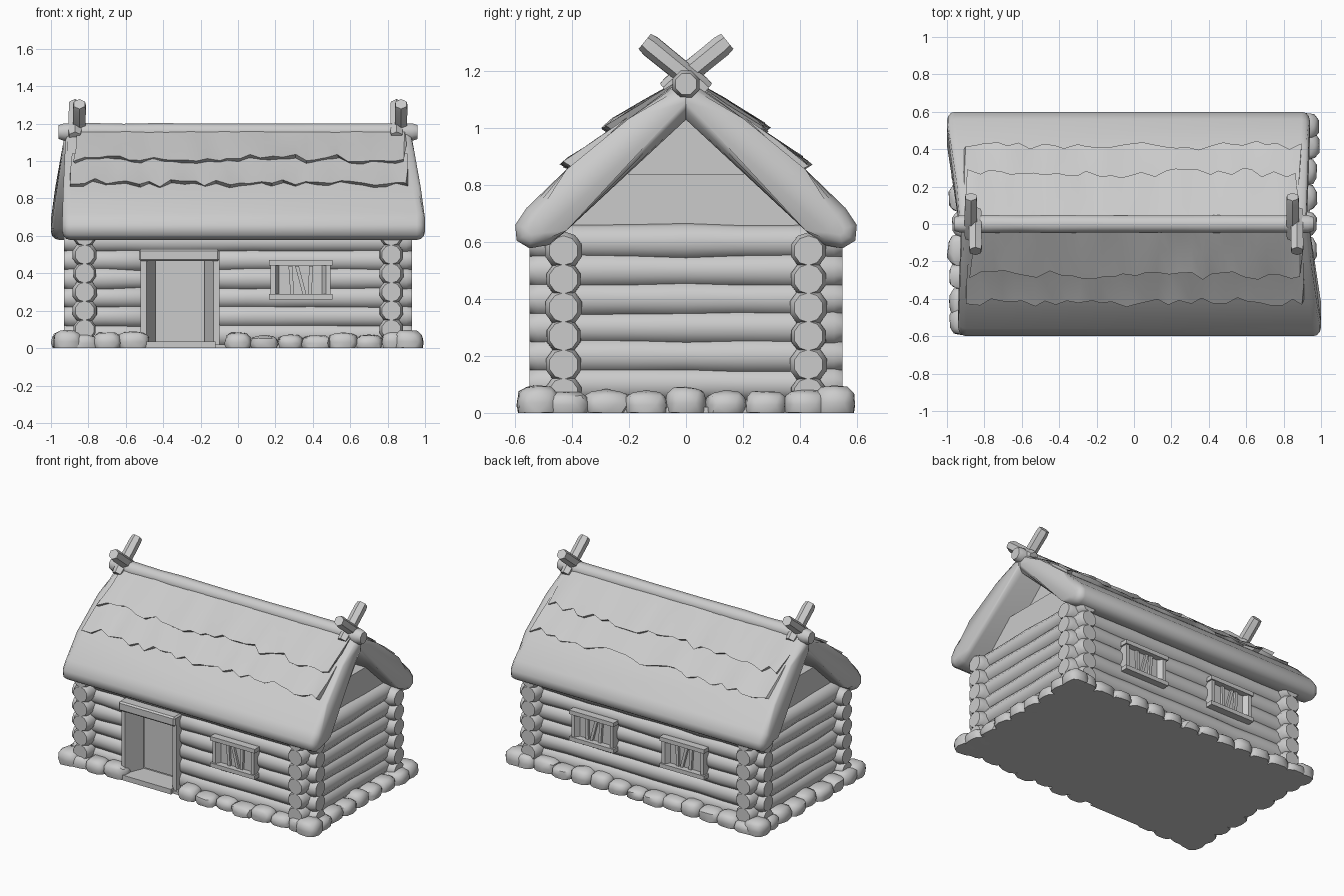
import bpy, bmesh, math, random
from mathutils import Vector

random.seed(4)
cube = bpy.data.objects.get("Cube")
if cube:
    bpy.data.objects.remove(cube, do_unlink=True)

CLAY = (0.6, 0.6, 0.6, 1)
mat = bpy.data.materials.new("pale_grey")
mat.use_nodes = True
mat.diffuse_color = CLAY
mat.node_tree.nodes["Principled BSDF"].inputs["Base Color"].default_value = CLAY


def jit(a):
    return random.uniform(-a, a)


def finish(bm, name, angle=45):
    bmesh.ops.recalc_face_normals(bm, faces=bm.faces)
    me = bpy.data.meshes.new(name)
    bm.to_mesh(me)
    bm.free()
    me.materials.append(mat)
    ob = bpy.data.objects.new(name, me)
    bpy.context.collection.objects.link(ob)
    bpy.ops.object.select_all(action='DESELECT')
    ob.select_set(True)
    bpy.context.view_layer.objects.active = ob
    if angle:
        bpy.ops.object.shade_smooth_by_angle(angle=math.radians(angle))
    return ob


def prism(bm, pts, axis, a, b):
    """Extrude a closed outline along an axis from a to b."""
    def place(p, t):
        return {'x': (t, *p), 'y': (p[0], t, p[1]), 'z': (*p, t)}[axis]
    lo = [bm.verts.new(place(p, a)) for p in pts]
    hi = [bm.verts.new(place(p, b)) for p in pts]
    n = len(pts)
    for i in range(n):
        bm.faces.new((lo[i], lo[(i + 1) % n], hi[(i + 1) % n], hi[i]))
    return [bm.faces.new(lo), bm.faces.new(hi)]


def box(bm, x, y, z):
    prism(bm, [(x[0], y[0]), (x[1], y[0]), (x[1], y[1]), (x[0], y[1])], 'z', *z)


def log(bm, a, b, r, sides=10, wobble=0.0, tip=0.8):
    """Round beam with slightly tapered ends and an uneven thickness."""
    a, b = Vector(a), Vector(b)
    d = b - a
    rot = d.to_track_quat('Z', 'Y')
    n = max(2, int(d.length / 0.16))
    e = min(0.03 / d.length, 0.1)
    stops = [0, e] + [i / n for i in range(1, n)] + [1 - e, 1]
    rings = []
    for t in stops:
        k = r * (tip if t in (0, 1) else 1 + jit(wobble))
        rings.append([bm.verts.new(a + d * t + rot @ Vector(
            (k * math.cos(math.tau * (i + .5) / sides), k * math.sin(math.tau * (i + .5) / sides), 0)))
            for i in range(sides)])
    for p, q in zip(rings, rings[1:]):
        for i in range(sides):
            j = (i + 1) % sides
            bm.faces.new((p[i], p[j], q[j], q[i]))
    bm.faces.new(rings[0])
    bm.faces.new(rings[-1])


# Inner wall core, also the back of the doorway
bm = bmesh.new()
box(bm, (-.8, .8), (-.4, .4), (0, .64))
finish(bm, "wall_core", 0)

# Crossed log walls
bm = bmesh.new()
for i in range(6):
    z = .07 + .1 * i
    log(bm, (-.93, .43, z), (.93, .43, z), .065, wobble=.06)
    spans = [(-.93, -.49), (-.13, .93)] if z < .5 else [(-.93, .93)]
    for x0, x1 in spans:
        log(bm, (x0, -.43, z), (x1, -.43, z), .065, wobble=.06)
finish(bm, "long_wall_logs", 50)
bm = bmesh.new()
for i in range(6):
    for x in (-.82, .82):
        z = .1 + .1 * i
        log(bm, (x, -.55, z), (x, .55, z), .065, wobble=.06)
finish(bm, "gable_wall_logs", 50)

# Gable infill: lower boards and recessed peak
bm = bmesh.new()
prism(bm, [(-.48, .6), (.48, .6), (.25, .84), (-.25, .84)], 'x', -.83, .83)
prism(bm, [(-.3, .8), (.3, .8), (0, 1.08)], 'x', -.74, .74)
finish(bm, "gable_infill", 0)

# Thick rounded thatch, one slab per slope
SLOPE = [(0, 1.18), (.2, 1.035), (.42, .855), (.56, .72), (.6, .66), (.595, .605),
         (.55, .578), (.48, .59), (.42, .64), (0, 1.03)]
for side, name in ((-1, "front_thatch"), (1, "back_thatch")):
    bm = bmesh.new()
    caps = prism(bm, [(side * y, z) for y, z in SLOPE], 'x', -1, 1)
    rim = list({e for f in caps for e in f.edges if max(abs(v.co.y) for v in e.verts) > .01})
    rim = [e for e in rim if not all(abs(v.co.y) < .01 for v in e.verts)]
    bmesh.ops.bevel(bm, geom=rim, offset=.045, segments=3, profile=.5, affect='EDGES')
    for v in bm.verts:
        k = min(1, max(0, (1.18 - v.co.z) / .45))
        v.co.x = v.co.x * (.92 + .05 * k) - side * .03 * k
    finish(bm, name, 60)


# Ragged overlapping thatch courses
def roof_z(y):
    for (y0, z0), (y1, z1) in zip(SLOPE, SLOPE[1:4]):
        if y <= y1:
            return z0 + (z1 - z0) * (y - y0) / (y1 - y0)
    return SLOPE[3][1]


for side in (-1, 1):
    for top, low, lift, half in ((.02, .255, .03, .88), (.2, .405, .022, .9)):
        bm = bmesh.new()
        rows = []
        n = 30
        for i in range(n + 1):
            x = -half + 2 * half * i / n - side * .01
            y = low + jit(.022)
            h = lift + jit(.01)
            mid = (top + y) / 2
            line = [(top, .006), (mid, lift * .5 + jit(.008)), (y, h), (y - .01, -.01)]
            rows.append([bm.verts.new((x + jit(.012), side * (p + q * .6), roof_z(p) + q * .75))
                         for p, q in line])
        for a, b in zip(rows, rows[1:]):
            for j in range(3):
                bm.faces.new((a[j], b[j], b[j + 1], a[j + 1]))
        for end in (rows[0], rows[-1]):
            bm.faces.new(end)
        finish(bm, "thatch_course", 40)

# Ridge pole and crossed gable finials
bm = bmesh.new()
log(bm, (-.96, 0, 1.155), (.96, 0, 1.155), .05, 8, .06)
finish(bm, "ridge_pole")
bm = bmesh.new()
for x in (-.86, .86):
    for s in (-1, 1):
        log(bm, (x + s * .012, s * .07, 1.13), (x + s * .012, -s * .145, 1.305), .038, 6, .05, .9)
finish(bm, "crossed_finials", 35)

# Doorway: splayed posts, lintel, threshold and door leaf
bm = bmesh.new()
for outer, front, back in ((-.52, -.49, -.44), (-.10, -.13, -.18)):
    prism(bm, [(outer, -.39), (outer, -.53), (front, -.53), (back, -.41), (back, -.39)], 'z', 0, .48)
finish(bm, "door_posts", 0)
bm = bmesh.new()
box(bm, (-.53, -.1), (-.55, -.39), (.465, .53))
bmesh.ops.bevel(bm, geom=bm.edges[:], offset=.01, segments=1, affect='EDGES')
finish(bm, "door_lintel", 0)
bm = bmesh.new()
box(bm, (-.5, -.12), (-.56, -.38), (0, .035))
finish(bm, "door_threshold", 0)
bm = bmesh.new()
box(bm, (-.43, -.19), (-.408, -.39), (.045, .45))
finish(bm, "door_leaf", 0)


# Windows: sill, head, splayed jambs, pane and bars
def window(cx, s):
    bm = bmesh.new()
    box(bm, (cx - .17, cx + .17), (s * .43, s * .54), (.26, .288))
    box(bm, (cx - .17, cx + .17), (s * .43, s * .54), (.442, .47))
    for d in (-1, 1):
        prism(bm, [(cx + d * .16, s * .43), (cx + d * .16, s * .53), (cx + d * .135, s * .53),
                   (cx + d * .115, s * .498), (cx + d * .115, s * .43)], 'z', .28, .45)
    box(bm, (cx - .12, cx + .12), (s * .43, s * .498), (.28, .45))
    for x0, x1 in ((-.045, -.055), (.02, -.02), (.05, .055)):
        prism(bm, [(cx + x0 - .01, .29), (cx + x0 + .01, .29), (cx + x1 + .01, .44), (cx + x1 - .01, .44)],
              'y', s * .49, s * .515)
    finish(bm, "window", 0)


for cx, s in ((.335, -1), (.345, 1), (-.345, 1)):
    window(cx, s)

# Fieldstone footing on a flat base
bm = bmesh.new()
box(bm, (-.94, .94), (-.54, .54), (0, .02))
finish(bm, "base_slab", 0)


def stone(bm, x, y, sx, sy, h):
    ball = bmesh.ops.create_icosphere(bm, subdivisions=2, radius=1)['verts']
    for v in ball:
        # squared-off boulder with a flat underside
        c = [math.copysign(abs(t) ** .7, t) * (1 + jit(.07)) for t in v.co]
        v.co = (x + sx * c[0], y + sy * c[1], max(0, h * (.35 + .62 * c[2])))


bm = bmesh.new()
for s in (-1, 1):
    n = 13
    for i in range(n):
        x = -.84 + 1.68 * i / (n - 1)
        if s > 0 or not -.56 < x < -.06:
            stone(bm, x, s * (.515 + jit(.012)), .08 + jit(.012), .07, .082 + jit(.018))
    n = 7
    for i in range(n):
        y = -.42 + .84 * i / (n - 1)
        stone(bm, s * (.91 + jit(.015)), y, .075, .08 + jit(.012), .085 + jit(.012))
    for t in (-1, 1):
        stone(bm, s * .91, t * .52, .08, .075, .1)
finish(bm, "footing_stones", 40)
